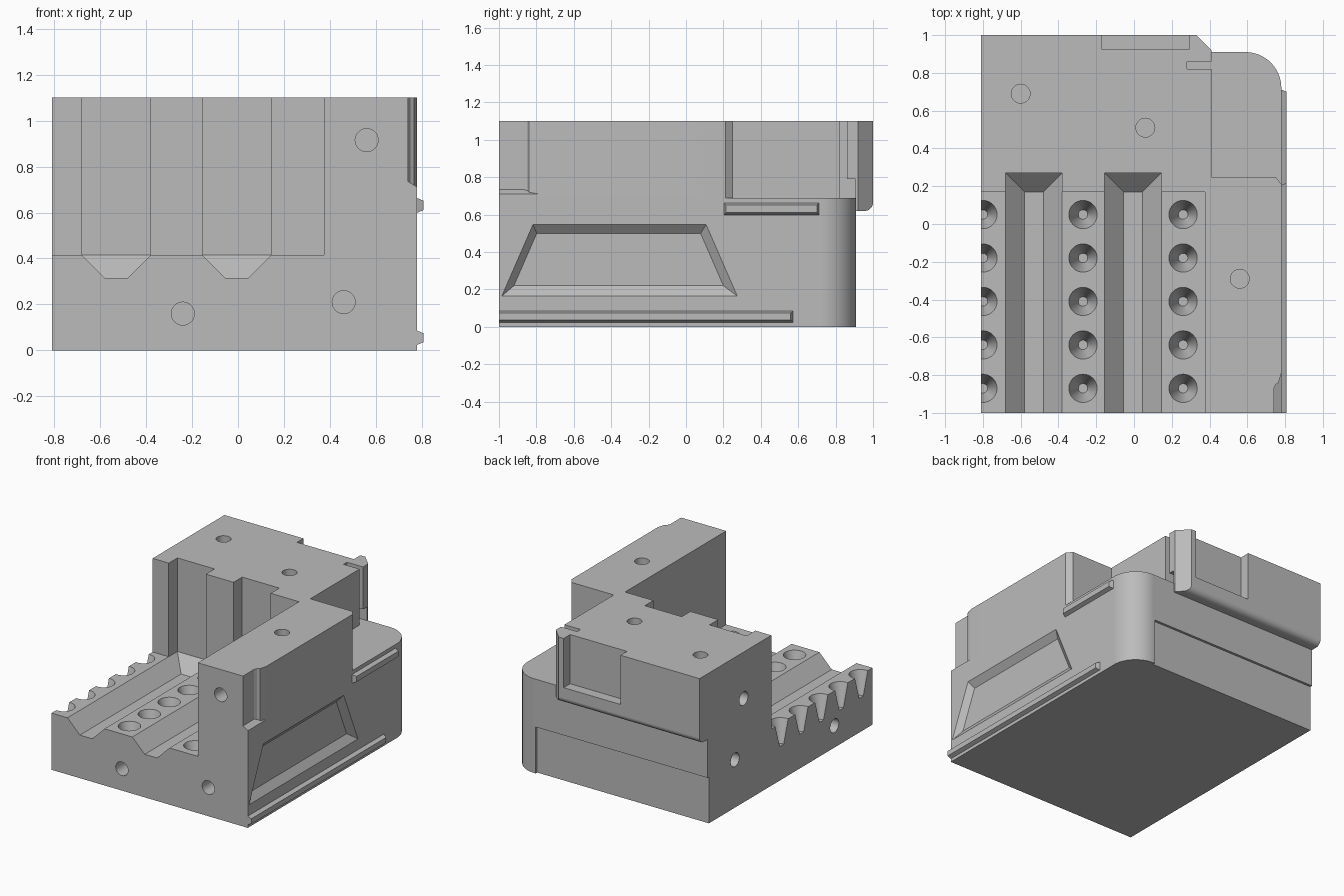
import bpy, bmesh, math
from mathutils import Vector, Matrix

cube = bpy.data.objects.get("Cube")
if cube:
    bpy.data.objects.remove(cube, do_unlink=True)

grey = bpy.data.materials.new("plain_grey")
grey.use_nodes = True
colour = (0.5, 0.5, 0.5, 1)
grey.diffuse_color = colour
grey.node_tree.nodes["Principled BSDF"].inputs["Base Color"].default_value = colour


def make(name, bm):
    bmesh.ops.recalc_face_normals(bm, faces=bm.faces)
    mesh = bpy.data.meshes.new(name)
    bm.to_mesh(mesh)
    bm.free()
    mesh.materials.append(grey)
    ob = bpy.data.objects.new(name, mesh)
    bpy.context.collection.objects.link(ob)
    return ob


def loft(name, low, high):
    """Solid between two loops with matching points."""
    bm = bmesh.new()
    a = [bm.verts.new(p) for p in low]
    b = [bm.verts.new(p) for p in high]
    bm.faces.new(a)
    bm.faces.new(b)
    for i in range(len(a)):
        j = (i + 1) % len(a)
        bm.faces.new((a[i], a[j], b[j], b[i]))
    return make(name, bm)


def prism(name, pts, z0, z1):
    return loft(name, [(x, y, z0) for x, y in pts], [(x, y, z1) for x, y in pts])


def rect(x0, x1, y0, y1):
    return [(x0, y0), (x1, y0), (x1, y1), (x0, y1)]


def box(name, x, y, z):
    return prism(name, rect(*x, *y), *z)


def cone(name, pos, direction, r0, r1, depth, sides=32):
    """Round solid starting at pos and running along direction."""
    bm = bmesh.new()
    d = Vector(direction)
    rot = d.to_track_quat('Z', 'Y').to_matrix().to_4x4()
    bmesh.ops.create_cone(bm, cap_ends=True, segments=sides, radius1=r0, radius2=r1, depth=depth,
                          matrix=Matrix.Translation(Vector(pos) + d * depth / 2) @ rot)
    return make(name, bm)


def arc(cx, cy, r, start, end, n):
    steps = [math.radians(start + (end - start) * i / n) for i in range(n + 1)]
    return [(cx + r * math.cos(t), cy + r * math.sin(t)) for t in steps]


def combine(body, tool, operation='DIFFERENCE'):
    mod = body.modifiers.new("shape", 'BOOLEAN')
    mod.operation, mod.solver, mod.object = operation, 'EXACT', tool
    bpy.context.view_layer.update()
    result = bpy.data.meshes.new_from_object(body.evaluated_get(bpy.context.evaluated_depsgraph_get()))
    body.modifiers.clear()
    body.data = result
    bpy.data.objects.remove(tool, do_unlink=True)


# Base with one rounded back corner
corner = arc(0.59, 0.72, 0.19, 0, 90, 16)
body = prism("jaw_body", [(-0.81, -1), (0.78, -1)] + corner + [(-0.81, 0.91)], 0, 0.69)

# Raised L-shaped upper block, overhanging at the back
upper = [(-0.81, -1), (0.78, -1), (0.78, 0.21), (0.75, 0.25), (0.41, 0.25), (0.41, 0.82),
         (0.28, 0.82), (0.28, 0.86), (0.41, 0.86), (0.41, 0.92), (0.33, 1), (-0.81, 1)]
combine(body, prism("upper_block", upper, 0.62, 1.1), 'UNION')

# Open tray, back pocket, undercut lip and inset back panel
for name, x, y, z in [
        ("tray", (-1, 0.375), (-1.2, 0.17), (0.415, 1.3)),
        ("back_pocket", (-0.17, 0.29), (0.925, 1.2), (0.74, 1.3)),
        ("lip_undercut", (0.28, 0.5), (0.82, 0.905), (0.69, 0.79)),
        ("back_panel", (-1, 0.58), (0.892, 1.2), (-0.1, 0.34))]:
    combine(body, box(name, x, y, z))

# Rounded lower edge of the overhang
edge = [(1.2, 0.5), (1.2, 0.665)] + arc(0.955, 0.665, 0.045, 0, -90, 8) + [(0.955, 0.5)]
combine(body, loft("overhang_round", [(-1, y, z) for y, z in edge], [(1, y, z) for y, z in edge]))

# Two grooves with sloped sides and ends
for left in (-0.68, -0.155):
    right = left + 0.3
    combine(body, box("groove_slot", (left, right), (-1.2, 0.27), (0.415, 1.3)))
    combine(body, loft("groove_slope",
                       [(x, y, 0.315) for x, y in rect(left + 0.1, right - 0.1, -1.2, 0.17)],
                       [(x, y, 0.415) for x, y in rect(left, right, -1.2, 0.27)]))

# Rows of tapered sockets
for x in (-0.8, -0.27, 0.26):
    for i in range(5):
        combine(body, cone("socket", (x, 0.05 - 0.23 * i, 0.25), (0, 0, 1), 0.025, 0.081, 0.185))

# Plain drilled holes in the top, front and side
down, back, inward = (0, 0, -1), (0, 1, 0), (1, 0, 0)
holes = [((-0.6, 0.69, 1.2), down), ((0.06, 0.51, 1.2), down), ((0.56, -0.29, 1.2), down),
         ((0.56, -1.1, 0.915), back), ((0.46, -1.1, 0.21), back), ((-0.24, -1.1, 0.16), back),
         ((-0.91, 0.49, 0.76), inward), ((-0.91, 0.59, 0.35), inward), ((-0.91, -0.56, 0.16), inward)]
for pos, direction in holes:
    combine(body, cone("hole", pos, direction, 0.05, 0.05, 0.25))

# Trapezoid recess in the side wall
outer = [(-0.99, 0.16), (0.28, 0.16), (0.11, 0.55), (-0.82, 0.55)]
inner = [(-0.92, 0.22), (0.2, 0.22), (0.078, 0.5), (-0.798, 0.5)]
combine(body, loft("side_recess", [(0.74, y, z) for y, z in inner], [(0.783, y, z) for y, z in outer]))

# Relief at the front corner
relief = [(0.74, -1.2), (0.74, -0.87), (0.75, -0.85), (0.765, -0.84), (0.78, -0.79), (0.9, -0.79), (0.9, -1.2)]
combine(body, loft("corner_relief", [(x, y, 0.735 - (x - 0.74) * 0.6) for x, y in relief],
                   [(x, y, 1.3) for x, y in relief]))

# Smooth curved faces, sharp edges elsewhere
bpy.ops.object.select_all(action='DESELECT')
body.select_set(True)
bpy.context.view_layer.objects.active = body
bpy.ops.object.shade_smooth_by_angle(angle=math.radians(25))
body.modifiers.new("clean_normals", 'WEIGHTED_NORMAL').keep_sharp = True

# Side rails with bevelled outer edges
for name, y0, y1, z0, z1, trim in [("lower_rail", -1, 0.575, 0.02, 0.09, 0),
                                   ("upper_rail", 0.2, 0.715, 0.595, 0.667, 0.015)]:
    loft(name, [(0.77, y, z) for y, z in rect(y0, y1, z0, z1)],
         [(0.808, y, z) for y, z in rect(y0 + trim, y1 - 0.015, z0 + 0.016, z1 - 0.016)])
